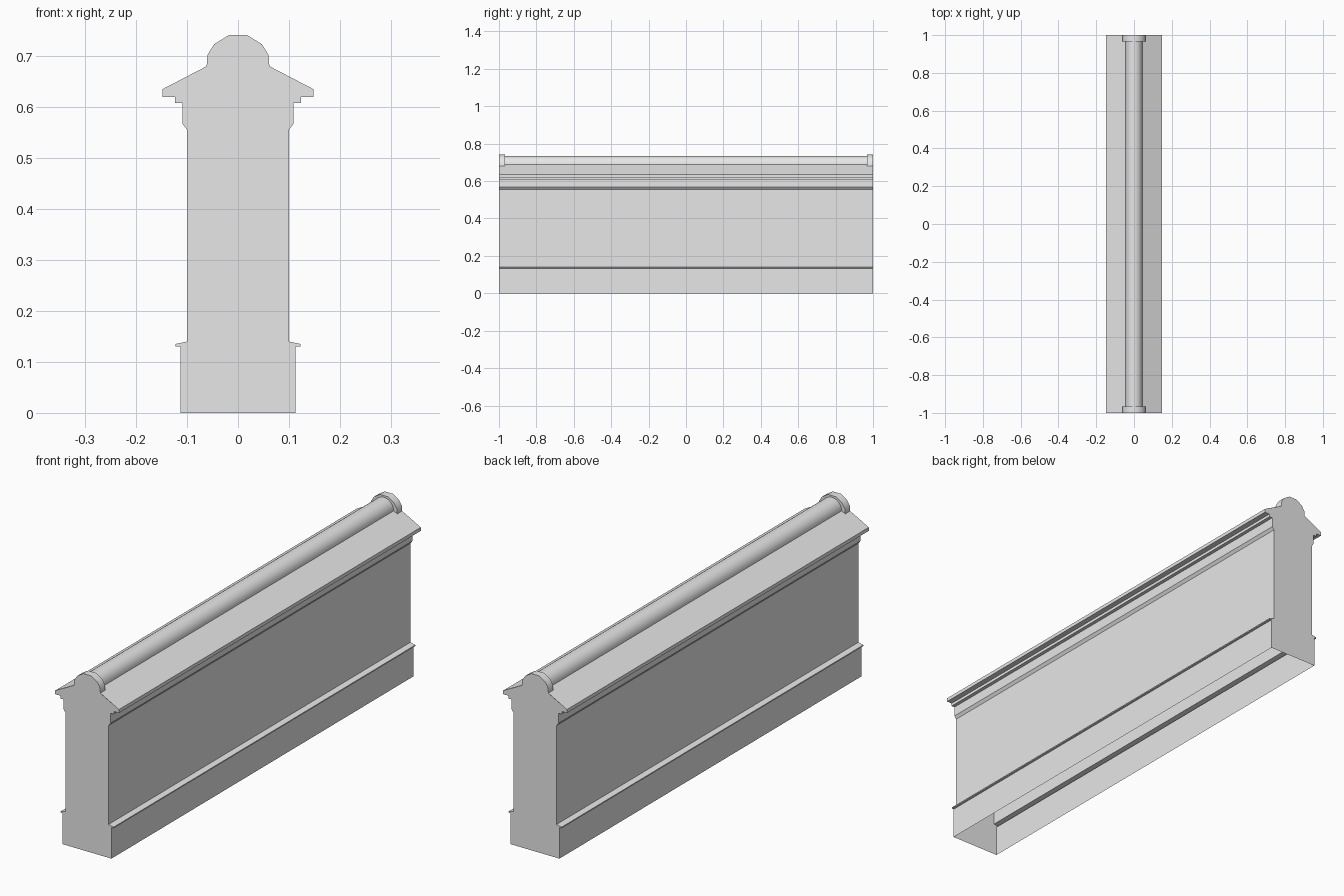
import bpy, bmesh, math

cube = bpy.data.objects.get("Cube")
if cube:
    bpy.data.objects.remove(cube)

stone = bpy.data.materials.new("grey_stone")
stone.use_nodes = True
GREY = (0.8, 0.8, 0.8, 1)
stone.diffuse_color = GREY
stone.node_tree.nodes["Principled BSDF"].inputs["Base Color"].default_value = GREY


def mirrored(half):
    """Full outline, running up the +x side and down the -x side."""
    return half + [(-x, z) for x, z in reversed(half)]


def finish(name, bm, smooth=False):
    mesh = bpy.data.meshes.new(name)
    bm.to_mesh(mesh)
    bm.free()
    mesh.materials.append(stone)
    obj = bpy.data.objects.new(name, mesh)
    bpy.context.collection.objects.link(obj)
    if smooth:
        bpy.ops.object.select_all(action='DESELECT')
        obj.select_set(True)
        bpy.context.view_layer.objects.active = obj
        bpy.ops.object.shade_smooth_by_angle(angle=math.radians(35))
    return obj


def sweep(name, outline, y0, y1, smooth=False, ends=()):
    """Outward facing sheet along y, with optional closed ends."""
    bm = bmesh.new()
    front = [bm.verts.new((x, y0, z)) for x, z in outline]
    back = [bm.verts.new((x, y1, z)) for x, z in outline]
    for i in range(len(outline) - 1):
        bm.faces.new((front[i], back[i], back[i + 1], front[i + 1]))
    if "front" in ends:
        bm.faces.new(front)
    if "back" in ends:
        bm.faces.new(list(reversed(back)))
    return finish(name, bm, smooth)


def end_wall(name, outline, y):
    bm = bmesh.new()
    pts = outline if y < 0 else list(reversed(outline))
    bm.faces.new([bm.verts.new((x, y, z)) for x, z in pts])
    return finish(name, bm)


# Half outlines: plinth with ledge, wall, stepped cornice, sloped coping
wall = [(0.113, 0), (0.113, 0.13), (0.123, 0.13), (0.123, 0.135), (0.1, 0.14),
        (0.1, 0.555), (0.109, 0.567), (0.109, 0.608), (0.124, 0.608),
        (0.124, 0.62), (0.148, 0.62), (0.148, 0.635)]
cap = [(0.0615, 0.68), (0.06, 0.702), (0.047, 0.723), (0.018, 0.741)]
seat = [(0.045, 0.689)]

# Long shell, open underneath
sweep("wall_and_coping", mirrored(wall + seat), -1, 1)

# Rounded ridge roll
R, STEPS = 0.045, 14
roll = [(R * math.cos(math.pi * i / STEPS), 0.689 + R * math.sin(math.pi * i / STEPS))
        for i in range(STEPS + 1)]
sweep("ridge_roll", roll, -0.99, 0.99, smooth=True)

# Thicker collars and flat walls at both ends
sweep("front_collar", mirrored(cap), -1, -0.967, smooth=True, ends=("back",))
sweep("back_collar", mirrored(cap), 0.967, 1, smooth=True, ends=("front",))
for name, y in (("front_end_wall", -1), ("back_end_wall", 1)):
    end_wall(name, mirrored(wall + cap), y)
